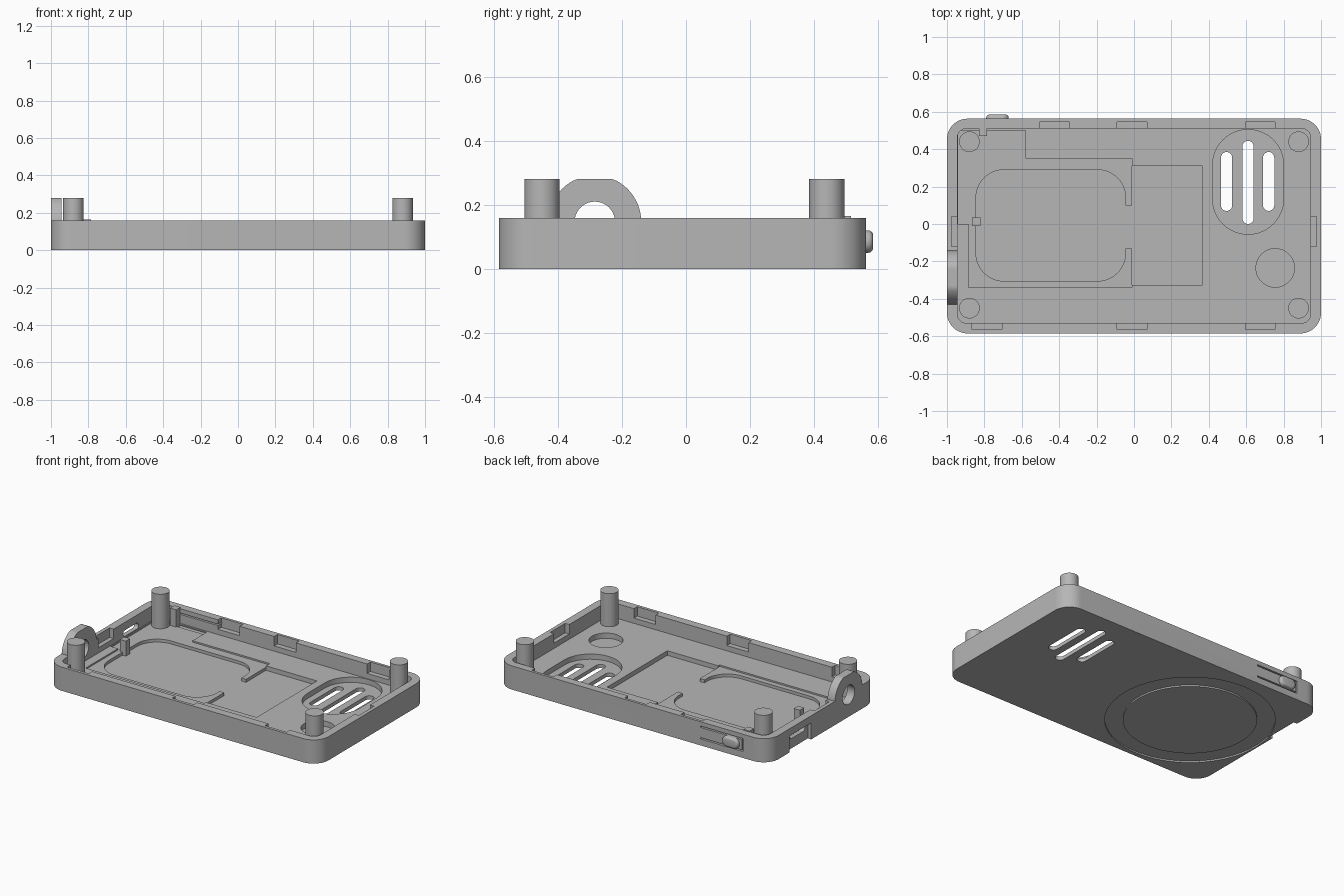
import bpy, bmesh, math
from math import radians, sin, cos

old = bpy.data.objects.get("Cube")
if old:
    bpy.data.objects.remove(old, do_unlink=True)

grey = bpy.data.materials.new("plain_grey")
grey.use_nodes = True
grey.diffuse_color = (0.47, 0.47, 0.47, 1)
grey.node_tree.nodes["Principled BSDF"].inputs["Base Color"].default_value = grey.diffuse_color


def rounded(x0, x1, y0, y1, r, steps=12):
    """Outline of a rectangle with rounded corners."""
    pts = []
    for k, (cx, cy) in enumerate([(x1 - r, y1 - r), (x0 + r, y1 - r), (x0 + r, y0 + r), (x1 - r, y0 + r)]):
        for i in range(steps + 1):
            a = math.pi / 2 * (k + i / steps)
            p = (cx + r * cos(a), cy + r * sin(a))
            if not pts or math.dist(p, pts[-1]) > 1e-5:
                pts.append(p)
    if math.dist(pts[0], pts[-1]) < 1e-5:
        pts.pop()
    return pts


def box(x0, x1, y0, y1):
    return [(x0, y0), (x1, y0), (x1, y1), (x0, y1)]


def circle(cx, cy, r, n=48):
    return [(cx + r * cos(math.tau * i / n), cy + r * sin(math.tau * i / n)) for i in range(n)]


def prism(name, outline, a, b, axis="z"):
    """Extrude an outline from a to b along an axis."""
    place = {"z": lambda u, v, w: (u, v, w),
             "x": lambda u, v, w: (w, u, v),
             "y": lambda u, v, w: (u, w, v)}[axis]
    bm = bmesh.new()
    low = [bm.verts.new(place(u, v, a)) for u, v in outline]
    high = [bm.verts.new(place(u, v, b)) for u, v in outline]
    bm.faces.new(low)
    bm.faces.new(high)
    n = len(outline)
    for i in range(n):
        j = (i + 1) % n
        bm.faces.new((low[i], low[j], high[j], high[i]))
    bmesh.ops.recalc_face_normals(bm, faces=bm.faces)
    me = bpy.data.meshes.new(name)
    bm.to_mesh(me)
    bm.free()
    me.materials.append(grey)
    ob = bpy.data.objects.new(name, me)
    bpy.context.collection.objects.link(ob)
    return ob


def bake(ob):
    """Turn the modifiers into plain mesh."""
    graph = bpy.context.evaluated_depsgraph_get()
    me = bpy.data.meshes.new_from_object(ob.evaluated_get(graph))
    ob.modifiers.clear()
    ob.data = me


def cut(ob, outline, a, b, axis="z", tool=None):
    tool = tool or prism("cutter", outline, a, b, axis)
    tool.hide_render = True
    mod = ob.modifiers.new("cut", "BOOLEAN")
    mod.operation = "DIFFERENCE"
    mod.solver = "EXACT"
    mod.object = tool
    bake(ob)
    bpy.data.objects.remove(tool, do_unlink=True)


FLOOR, SHELF, DEEP, TOP = 0.06, 0.05, 0.03, 0.158
BACK, FRONT = 0.563, -0.585

# Tray with its main cavity
tray = prism("tray", rounded(-1, 1, FRONT, BACK, 0.11), 0, TOP)
cut(tray, rounded(-0.945, 0.945, -0.53, 0.51, 0.05), FLOOR, 0.3)

# Stepped floor pockets
shelf = [(-0.94, 0), (-0.885, 0), (-0.885, -0.34), (-0.01, -0.34),
         (-0.01, 0.35), (-0.58, 0.35), (-0.58, 0.5), (-0.94, 0.5)]
cut(tray, shelf, SHELF, 0.1)
cut(tray, rounded(-0.845, -0.045, -0.305, 0.29, 0.15), DEEP, 0.1)
cut(tray, box(-0.011, 0.365, -0.325, 0.31), DEEP, 0.1)
cut(tray, box(-0.07, 0.02, -0.13, 0.1), DEEP, 0.1)

# Speaker recess with vents, and round recess
cut(tray, rounded(0.42, 0.8, -0.055, 0.505, 0.19), 0.025, 0.1)
for x, y0, y1 in [(0.495, 0.07, 0.385), (0.61, 0, 0.445), (0.72, 0.07, 0.385)]:
    cut(tray, rounded(x - 0.03, x + 0.03, y0, y1, 0.03, 6), -0.1, 0.1)
cut(tray, circle(0.755, -0.235, 0.103), 0.025, 0.1)

# Snap notches inside the walls
for x in (-0.425, -0.01, 0.675):
    cut(tray, box(x - 0.08, x + 0.08, 0.5, 0.545), 0.095, 0.2)
for x in (-0.785, -0.01, 0.675):
    cut(tray, box(x - 0.08, x + 0.08, -0.565, -0.52), 0.095, 0.2)
for side in (-1, 1):
    lo, hi = sorted((side * 0.935, side * 0.975))
    cut(tray, box(lo, hi, -0.12, 0.04), 0.095, 0.2)

# Port recess and port hole in the side wall
cut(tray, box(0.11, 0.34, -0.05, 0.11), -1.1, -0.975, "x")
cut(tray, rounded(0.14, 0.3, 0.065, 0.105, 0.019, 6), -1.1, -0.93, "x")

# Slits that free the springy button arm
for z in (0.043, 0.12):
    cut(tray, box(-0.81, -0.5, z, z + 0.009), 0.48, 0.7, "y")
cut(tray, box(-0.815, -0.806, 0.043, 0.129), 0.48, 0.7, "y")

# Shallow ring channel under the base
ring = prism("channel", circle(-0.475, -0.04, 0.515, 96), -0.05, 0.01)
cut(ring, circle(-0.475, -0.04, 0.405, 96), -0.1, 0.1)
cut(tray, None, 0, 0, tool=ring)

# Strap loop standing on the side wall
arc = []
for y, z in circle(-0.285, 0.147, 0.145, 64):
    arc.append((y, min(max(z, 0.1), 0.28)))
loop = prism("strap_loop", [p for i, p in enumerate(arc) if p[1] > 0.1 or arc[i - 1][1] > 0.1
                            or arc[(i + 1) % len(arc)][1] > 0.1], -1, -0.945, "x")
hole = circle(-0.285, 0.147, 0.063, 40)
cut(loop, hole, -1.1, -0.9, "x")
cut(tray, hole, -1.1, -0.9, "x")

parts = [tray, loop]

# Corner posts
for x, side in ((-0.88, "right"), (0.88, "left")):
    for y, end in ((0.44, "back"), (-0.45, "front")):
        parts.append(prism(f"post_{end}_{side}", circle(x, y, 0.055, 40), 0.04, 0.28))

# Small locating pegs
parts.append(prism("locating_peg", box(-0.865, -0.82, -0.01, 0.035), 0.025, 0.13))
parts.append(prism("corner_bracket", box(-0.83, -0.785, 0.47, 0.515), 0.04, 0.165))

# Side button with soft outer edge
button = prism("side_button", rounded(-0.79, -0.67, 0.05, 0.12, 0.034, 8), 0.53, 0.585, "y")
bevel = button.modifiers.new("soft_edge", "BEVEL")
bevel.width = 0.016
bevel.segments = 4
bevel.limit_method = "ANGLE"
bevel.angle_limit = radians(60)
bake(button)
parts.append(button)

for ob in parts:
    ob.data.shade_smooth()
    ob.data.set_sharp_from_angle(angle=radians(30))
